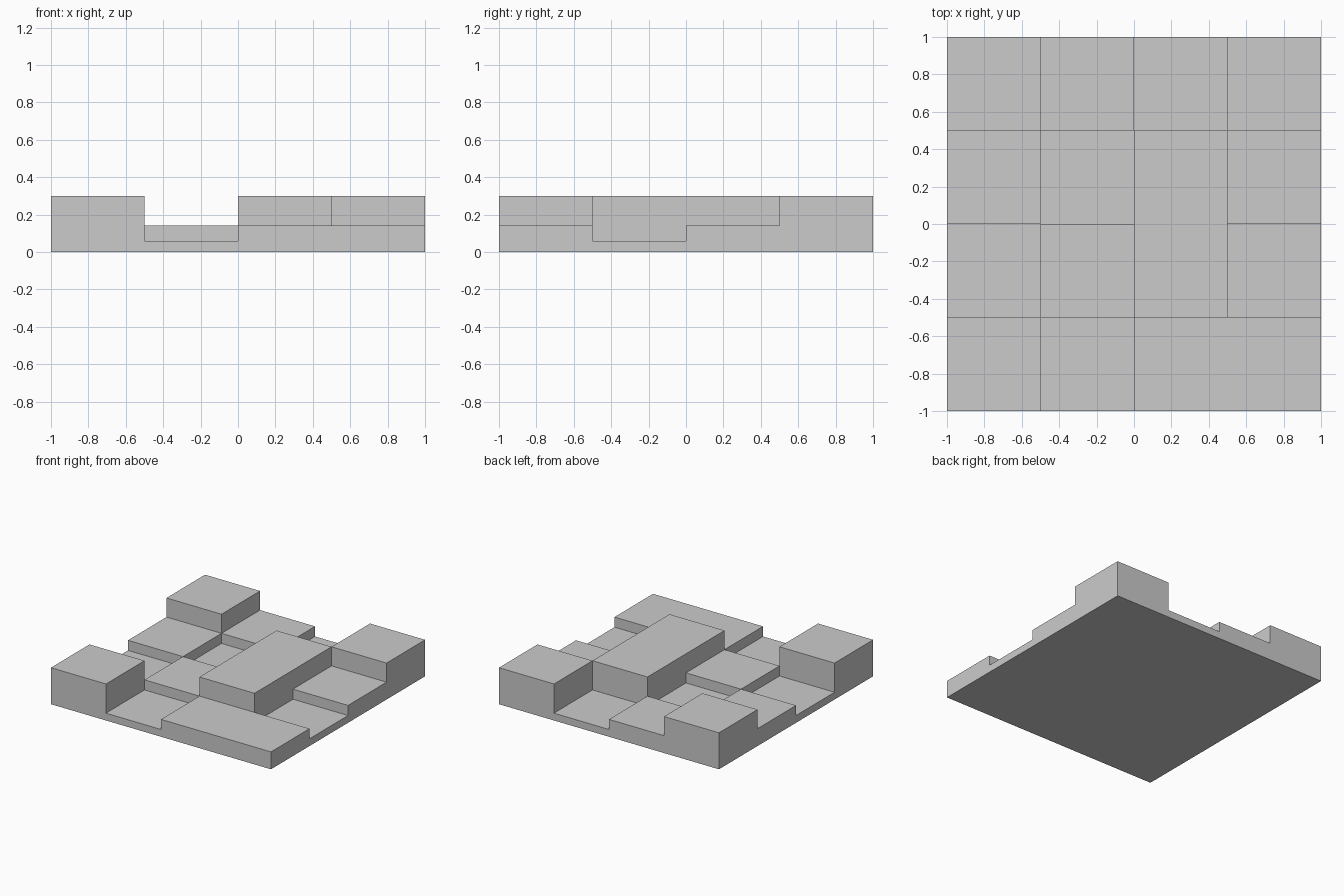
import bpy
import bmesh

cube = bpy.data.objects.get("Cube")
if cube:
    bpy.data.objects.remove(cube, do_unlink=True)

# Terrace levels of the square cells, front row first, each row from -x to +x
LEVELS = ["0.0", "low", "middle", "high"]
HEIGHTS = [0.06, 0.143, 0.3]
ROWS = ["HLMM",
        "LMHL",
        "MLHM",
        "HMLH"]
CELL = 0.5


def level(face):
    """Terrace level wanted for the cell this face lies in."""
    c = face.calc_center_median()
    return "LMH".index(ROWS[int((c.y + 1) / CELL)][int((c.x + 1) / CELL)])


def raise_faces(bm, faces, z, keep=False):
    """Extrude faces straight up to height z and return the new top faces."""
    geom = bmesh.ops.extrude_face_region(bm, geom=faces, use_keep_orig=keep)["geom"]
    for v in geom:
        if isinstance(v, bmesh.types.BMVert):
            v.co.z = z
    if not keep:
        old = [f for f in faces if f.is_valid]
        if old:
            bmesh.ops.delete(bm, geom=old, context='FACES')
    return [f for f in geom if isinstance(f, bmesh.types.BMFace)]


# Material
grey = bpy.data.materials.new("light grey")
grey.use_nodes = True
colour = (0.6, 0.6, 0.6, 1.0)
grey.diffuse_color = colour
grey.node_tree.nodes["Principled BSDF"].inputs["Base Color"].default_value = colour

# Base slab, then the middle and high terraces drawn up out of it
bm = bmesh.new()
bmesh.ops.create_grid(bm, x_segments=len(ROWS), y_segments=len(ROWS), size=1)
tops = raise_faces(bm, bm.faces[:], HEIGHTS[0], keep=True)
bmesh.ops.recalc_face_normals(bm, faces=bm.faces[:])
for step in (1, 2):
    tops = raise_faces(bm, [f for f in tops if level(f) >= step], HEIGHTS[step])

# Merge coplanar neighbours into clean flat faces
bmesh.ops.dissolve_limit(bm, angle_limit=0.01, verts=bm.verts[:], edges=bm.edges[:])

mesh = bpy.data.meshes.new("terraced_tile")
bm.to_mesh(mesh)
bm.free()
mesh.materials.append(grey)
tile = bpy.data.objects.new("terraced_tile", mesh)
bpy.context.collection.objects.link(tile)
